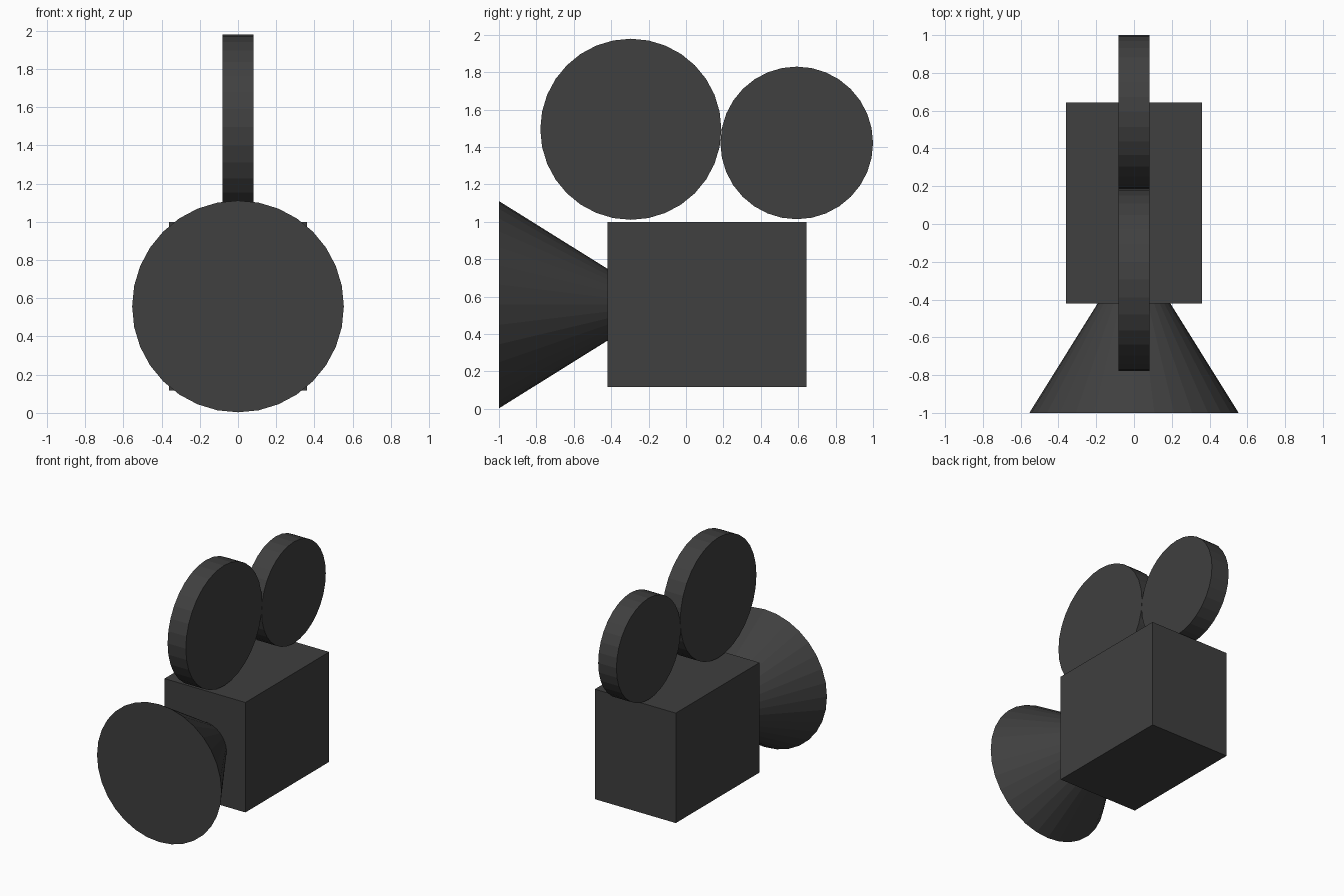
import bpy
from math import pi

if "Cube" in bpy.data.objects:
    bpy.data.objects.remove(bpy.data.objects["Cube"])

dark = bpy.data.materials.new("dark_grey")
dark.diffuse_color = (0.05, 0.05, 0.05, 1)
dark.use_nodes = True
dark.node_tree.nodes["Principled BSDF"].inputs["Base Color"].default_value = dark.diffuse_color


def finish(name):
    ob = bpy.context.object
    ob.name = name
    ob.data.materials.append(dark)
    return ob


def reel(name, y, z, radius):
    bpy.ops.mesh.primitive_cylinder_add(vertices=32, radius=radius, depth=0.162,
                                        location=(0, y, z), rotation=(0, pi / 2, 0))
    return finish(name)


# Camera body
bpy.ops.mesh.primitive_cube_add(size=1, location=(0, 0.112, 0.558))
finish("camera_body").scale = (0.72, 1.064, 0.884)

# Lens hood: cone opening forward, its tip buried in the body
bpy.ops.mesh.primitive_cone_add(vertices=32, radius1=0.554, radius2=0, depth=0.888,
                                location=(0, -0.556, 0.557), rotation=(-pi / 2, 0, 0))
finish("lens_hood")

# Film reels
reel("front_reel", -0.295, 1.495, 0.484)
reel("rear_reel", 0.592, 1.422, 0.408)
